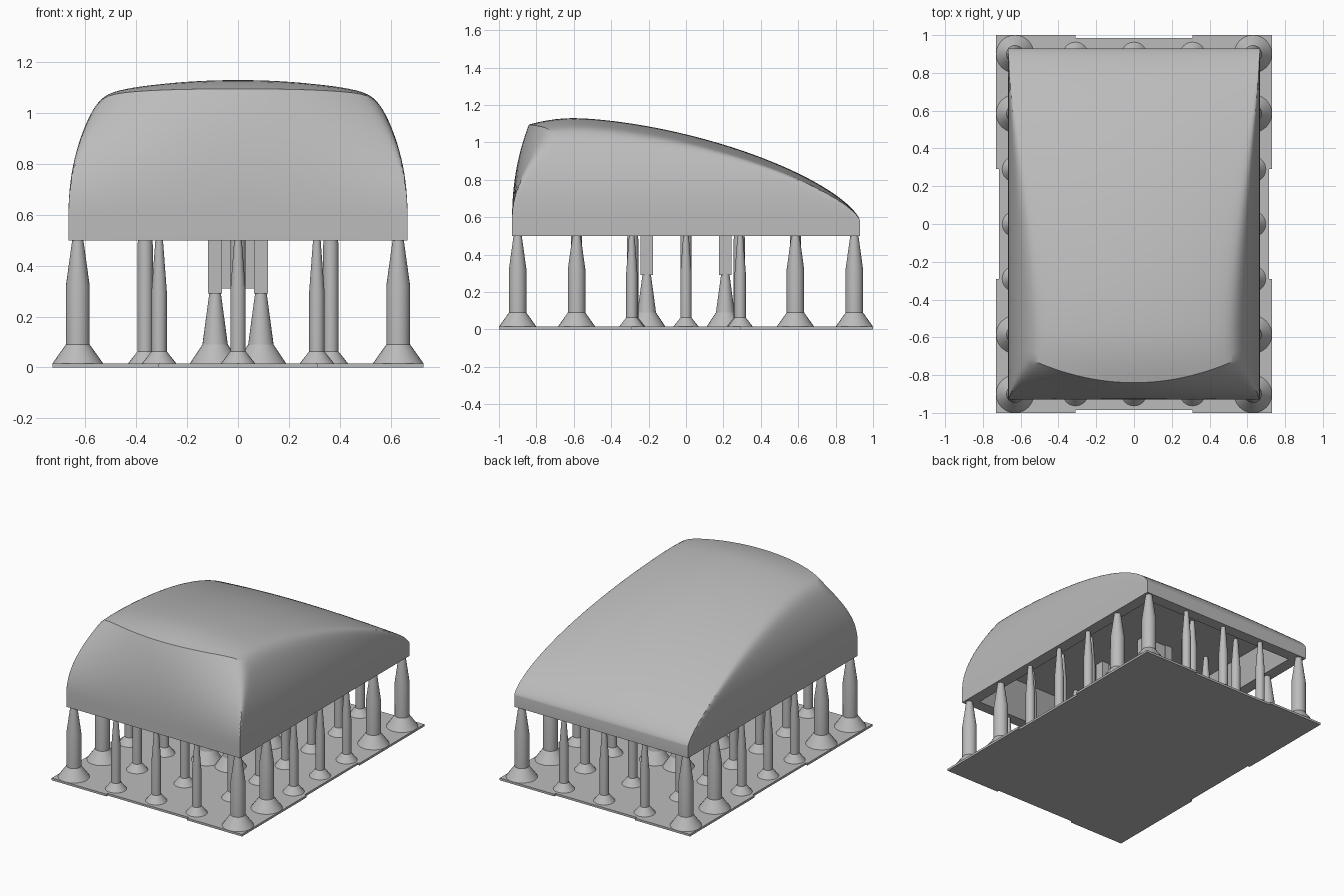
import bpy, bmesh, math

cube = bpy.data.objects.get("Cube")
if cube:
    bpy.data.objects.remove(cube, do_unlink=True)

grey = bpy.data.materials.new("plain grey")
grey.use_nodes = True
COLOR = (0.5, 0.5, 0.5, 1)
grey.diffuse_color = COLOR
grey.node_tree.nodes["Principled BSDF"].inputs["Base Color"].default_value = COLOR

HX, HY = 0.667, 0.93          # half size of the cap
SKIRT, RIM = 0.58, 0.50       # top and bottom of the straight skirt
PLATE = 0.015


def finish(name, bm, smooth=None):
    bmesh.ops.recalc_face_normals(bm, faces=bm.faces)
    mesh = bpy.data.meshes.new(name)
    bm.to_mesh(mesh)
    bm.free()
    mesh.materials.append(grey)
    ob = bpy.data.objects.new(name, mesh)
    bpy.context.collection.objects.link(ob)
    if smooth:
        bpy.ops.object.select_all(action='DESELECT')
        ob.select_set(True)
        bpy.context.view_layer.objects.active = ob
        bpy.ops.object.shade_smooth_by_angle(angle=math.radians(smooth))
    return ob


def prism(name, outline, z0, z1):
    bm = bmesh.new()
    face = bm.faces.new([bm.verts.new((x, y, z0)) for x, y in outline])
    new = bmesh.ops.extrude_face_region(bm, geom=[face])["geom"]
    for v in new:
        if isinstance(v, bmesh.types.BMVert):
            v.co.z = z1
    return finish(name, bm)


def pillar(name, x, y, profile, sides=24):
    """Turned support from (radius, height) points."""
    bm = bmesh.new()
    rings = []
    for r, z in profile:
        rings.append([bm.verts.new((x + r * math.cos(a), y + r * math.sin(a), z))
                      for a in (2 * math.pi * i / sides for i in range(sides))])
    for low, high in zip(rings, rings[1:]):
        for i in range(sides):
            j = (i + 1) % sides
            bm.faces.new((low[i], low[j], high[j], high[i]))
    bm.faces.new(rings[0])
    bm.faces.new(rings[-1])
    return finish(name, bm, 25)


# Domed cap surface
def crown(x, y):
    if y < -0.6:
        h = 0.55 - 0.6 * (y + 0.6) ** 2
    else:
        u = min(1, (y + 0.6) / (HY + 0.6))
        h = 0.55 * max(0, 1 - u ** 1.6) ** 0.68
    return h * (1 - 0.31 * x * x)


def soft_min(a, b, p=14):
    if min(a, b) < 1e-6:
        return 0
    return (a ** -p + b ** -p) ** (-1 / p)


def cap_point(x, row):
    depth = 0.09 + 0.12 * (x / 0.54) ** 2
    crease = -HY + depth
    if row <= 1:                                  # curved front wall
        y = -HY + depth * row ** 2.2
        h = row * crown(x, crease)
    else:                                         # sloping top
        y = crease + (HY - crease) * math.sin((row - 1) * math.pi / 2)
        h = crown(x, y)
    side = 0.5 * ((HX - abs(x)) / 0.132) ** (1 / 2.3)
    return x, y, SKIRT + soft_min(h, side)


COLS, WALL, TOP = 80, 20, 60
bm = bmesh.new()
rows = [i / WALL for i in range(WALL + 1)] + [1 + i / TOP for i in range(1, TOP + 1)]
grid = []
for row in rows:
    line = []
    for i in range(COLS + 1):
        u = 2 * i / COLS - 1
        x = HX if i == COLS else -HX if i == 0 else HX * math.sin(u * math.pi / 2)
        line.append(bm.verts.new(cap_point(x, row)))
    grid.append(line)
for a, b in zip(grid, grid[1:]):
    for i in range(COLS):
        bm.faces.new((a[i], a[i + 1], b[i + 1], b[i]))

# Skirt, rim and hollow underside
edges = [e for e in bm.edges if e.is_boundary]
for hx, hy, z in ((HX, HY, RIM), (0.587, 0.85, RIM), (0.53, 0.72, 0.68)):
    geom = bmesh.ops.extrude_edge_only(bm, edges=edges)["geom"]
    verts = [g for g in geom if isinstance(g, bmesh.types.BMVert)]
    edges = [g for g in geom if isinstance(g, bmesh.types.BMEdge)]
    wx = max(abs(v.co.x) for v in verts)
    wy = max(abs(v.co.y) for v in verts)
    for v in verts:
        v.co = (v.co.x * hx / wx, v.co.y * hy / wy, z)
bmesh.ops.holes_fill(bm, edges=edges, sides=0)
finish("cap_shell", bm, 32)

# Base plate with shallow notches along its edges
quarter = [(0.73, 0.29), (0.73, 1.0), (0.31, 1.0), (0.31, 0.985)]
outline = [(0.715, 0.29)] + quarter
outline += [(-x, y) for x, y in reversed(outline)]
outline += [(-x, -y) for x, y in outline]
prism("base_plate", outline, 0, PLATE)


# Mounting prongs: thin web between two end flanges
def box(name, cx, cy, hx, hy, z0, z1):
    prism(name, [(cx - hx, cy - hy), (cx + hx, cy - hy),
                 (cx + hx, cy + hy), (cx - hx, cy + hy)], z0, z1)


for s, side in ((-1, "front"), (1, "back")):
    y = 0.21 * s
    box(side + "_prong_web", 0, y, 0.065, 0.024, 0.31, 0.69)
    for k, hand in ((-1, "right"), (1, "left")):
        box(f"{side}_prong_flange_{hand}", 0.09 * k, y, 0.027, 0.033, 0.29, 0.69)
        pillar(f"{side}_prong_support_{hand}", 0.09 * k, y,
               [(0.1, PLATE), (0.05, 0.09), (0.023, 0.29)])

# Supports under the rim and the hollow
large = [(0.1, PLATE), (0.047, 0.09), (0.047, 0.32), (0.022, RIM)]
small = [(0.068, PLATE), (0.03, 0.063), (0.03, 0.3), (0.015, RIM)]
inner = [(0.068, PLATE), (0.03, 0.063), (0.03, 0.48), (0.015, 0.68)]
for k in (-1, 1):
    for y in (-0.9, -0.585, 0.585, 0.9):
        pillar("large_rim_support", 0.63 * k, y, large)
    for y in (-0.29, 0, 0.29):
        pillar("small_side_support", 0.63 * k, y, small)
    for x in (-0.31, 0, 0.31):
        pillar("small_end_support", x, 0.895 * k, small)
    for y in (-0.585, -0.285, 0, 0.285, 0.585):
        pillar("inner_support", 0.365 * k, y, inner)
    pillar("inner_support", 0, 0.585 * k, inner)
